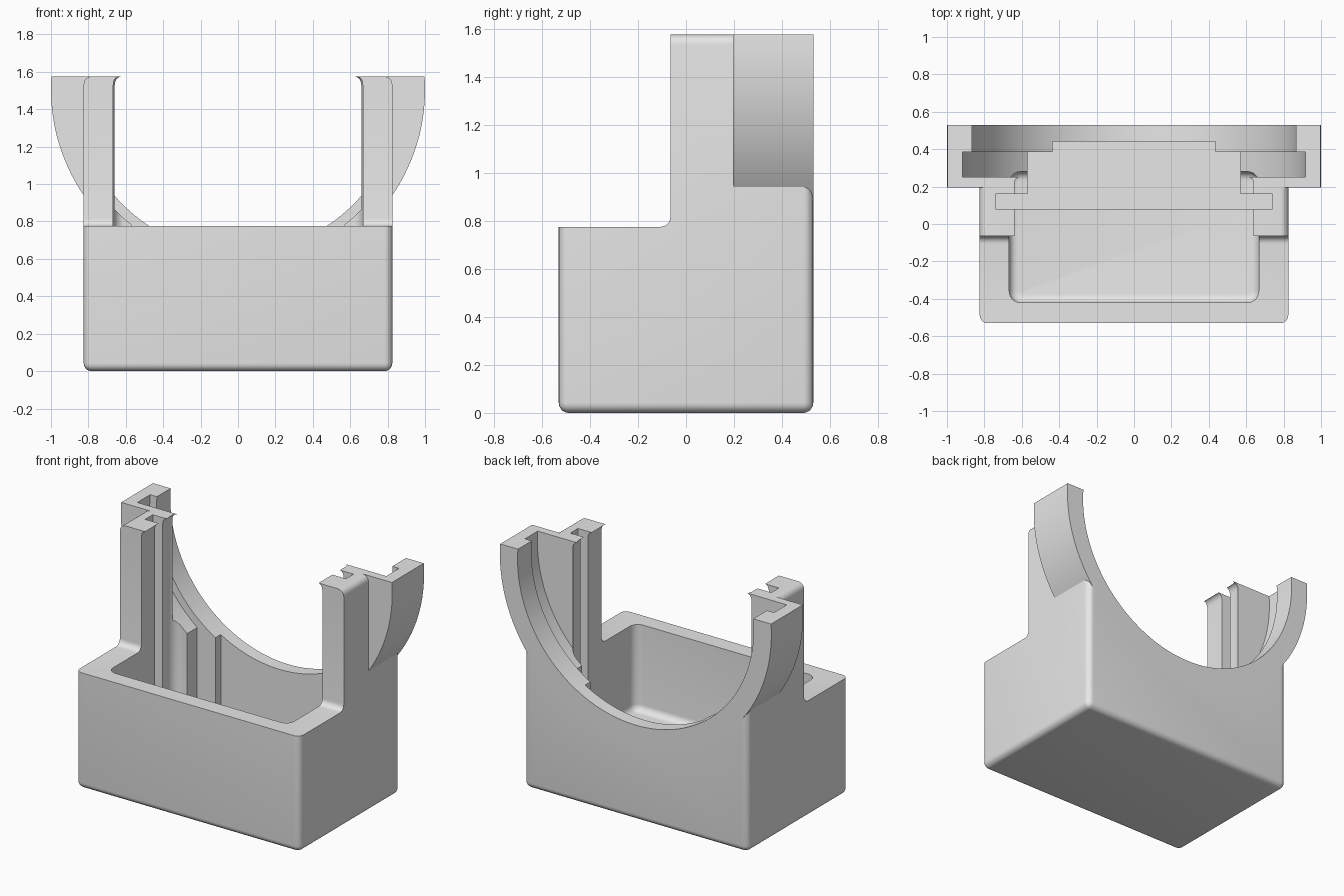
import bpy, bmesh
from math import sin, cos, pi, asin

cube = bpy.data.objects.get("Cube")
if cube:
    bpy.data.objects.remove(cube, do_unlink=True)

W, D, H, STEP = 0.825, 0.53, 1.575, 0.775   # half width, half depth, heights
AXIS_Z, FLOOR, TOP = 1.505, 0.2, 1.8        # ring axis, cavity floor, cutter top

grey = bpy.data.materials.new("light_grey")
grey.use_nodes = True
grey.diffuse_color = (0.8, 0.8, 0.8, 1)
grey.node_tree.nodes["Principled BSDF"].inputs["Base Color"].default_value = (0.8, 0.8, 0.8, 1)


def make_object(name, bm):
    bmesh.ops.recalc_face_normals(bm, faces=bm.faces)
    mesh = bpy.data.meshes.new(name)
    bm.to_mesh(mesh)
    bm.free()
    mesh.materials.append(grey)
    obj = bpy.data.objects.new(name, mesh)
    bpy.context.collection.objects.link(obj)
    return obj


def loft(rings):
    """Closed solid through rings of equal point count."""
    bm = bmesh.new()
    loops = [[bm.verts.new(p) for p in ring] for ring in rings]
    n = len(loops[0])
    for a, b in zip(loops, loops[1:]):
        for i in range(n):
            j = (i + 1) % n
            bm.faces.new((a[i], a[j], b[j], b[i]))
    bm.faces.new(loops[0])
    bm.faces.new(loops[-1])
    bmesh.ops.recalc_face_normals(bm, faces=bm.faces)
    return bm


def arc(cx, cy, r, start, end, steps):
    return [(cx + r * cos(start + (end - start) * i / steps),
             cy + r * sin(start + (end - start) * i / steps)) for i in range(steps + 1)]


def disc(name, radius, y0, y1):
    pts = arc(0, AXIS_Z, radius, 0, 2 * pi, 128)[:-1]
    return make_object(name, loft([[(x, y, z) for x, z in pts] for y in (y0, y1)]))


def apply_boolean(target, other, operation):
    mod = target.modifiers.new(operation.lower(), "BOOLEAN")
    mod.operation, mod.solver, mod.object = operation, "EXACT", other
    other.hide_render = True
    bpy.context.view_layer.objects.active = target
    bpy.ops.object.modifier_apply(modifier=mod.name)
    bpy.data.objects.remove(other, do_unlink=True)


# Stepped housing: side profile with a filleted step, extruded across x
front_y = -0.065
side = [(-D, 0), (-D, STEP)]
side += arc(front_y - 0.04, STEP + 0.04, 0.04, -pi / 2, 0, 6)
side += [(front_y, H), (D, H), (D, 0)]
bm = loft([[(x, y, z) for y, z in side] for x in (-W, W)])


def rounded(edge):
    a, b = (v.co for v in edge.verts)
    at = lambda axis, value: abs(a[axis] - value) < 1e-4 and abs(b[axis] - value) < 1e-4
    across = abs(a.x - b.x) > 0.1
    upright = abs(a.z - b.z) > 0.1
    if across:
        return at(2, 0)
    if upright:
        return at(1, D) or at(1, -D)
    return at(2, 0) or at(2, H)


bmesh.ops.bevel(bm, geom=[e for e in bm.edges if rounded(e)], offset=0.042,
                segments=6, profile=0.5, affect="EDGES", clamp_overlap=True)
housing = make_object("housing", bm)

# Half ring flange at the back, flat on top
a0 = asin(H - AXIS_Z)
flange_pts = arc(0, AXIS_Z, 1.0, a0, -pi - a0, 72)
flange = make_object("ring_flange", loft(
    [[(x, y, z) for x, z in flange_pts] for y in (0.195, D)]))
apply_boolean(housing, flange, "UNION")


# Main cavity with rounded corners, rounded floor and lips flaring in at the top
def cavity_ring(z, inset):
    x, y0, y1 = 0.667 - inset, -0.42 + inset, 0.28 - inset
    r = 0.06 - inset
    corners = [(x - r, y1 - r), (r - x, y1 - r), (r - x, y0 + r), (x - r, y0 + r)]
    return [(px, py, z) for k, (cx, cy) in enumerate(corners)
            for px, py in arc(cx, cy, r, k * pi / 2, (k + 1) * pi / 2, 6)]


R = 0.045
rings = [cavity_ring(FLOOR + R - R * cos(t), R - R * sin(t))
         for t in [i * pi / 12 for i in range(7)]]
rings += [cavity_ring(H - R + R * sin(t), 0.028 * (1 - cos(t)))
          for t in [i * pi / 12 for i in range(7)]]
rings.append(cavity_ring(TOP, 0.028))
apply_boolean(housing, make_object("cavity_cutter", loft(rings)), "DIFFERENCE")

# Plate slot and stepped recess behind it
half = [(0.74, 0.08), (0.74, 0.16), (0.57, 0.16), (0.57, 0.385), (0.435, 0.385), (0.435, 0.44)]
plan = half + [(-x, y) for x, y in reversed(half)]
slot = make_object("slot_cutter", loft([[(x, y, z) for x, y in plan] for z in (0.1, TOP)]))
apply_boolean(housing, slot, "DIFFERENCE")

# Round rear opening and the wider groove in front of it
apply_boolean(housing, disc("groove_cutter", 0.92, 0.25, 0.385), "DIFFERENCE")
apply_boolean(housing, disc("opening_cutter", 0.87, 0.3, 0.7), "DIFFERENCE")

# Smooth the rounds, keep the hard edges
bpy.ops.object.select_all(action="DESELECT")
housing.select_set(True)
bpy.context.view_layer.objects.active = housing
bpy.ops.object.shade_smooth_by_angle(angle=pi / 6)
